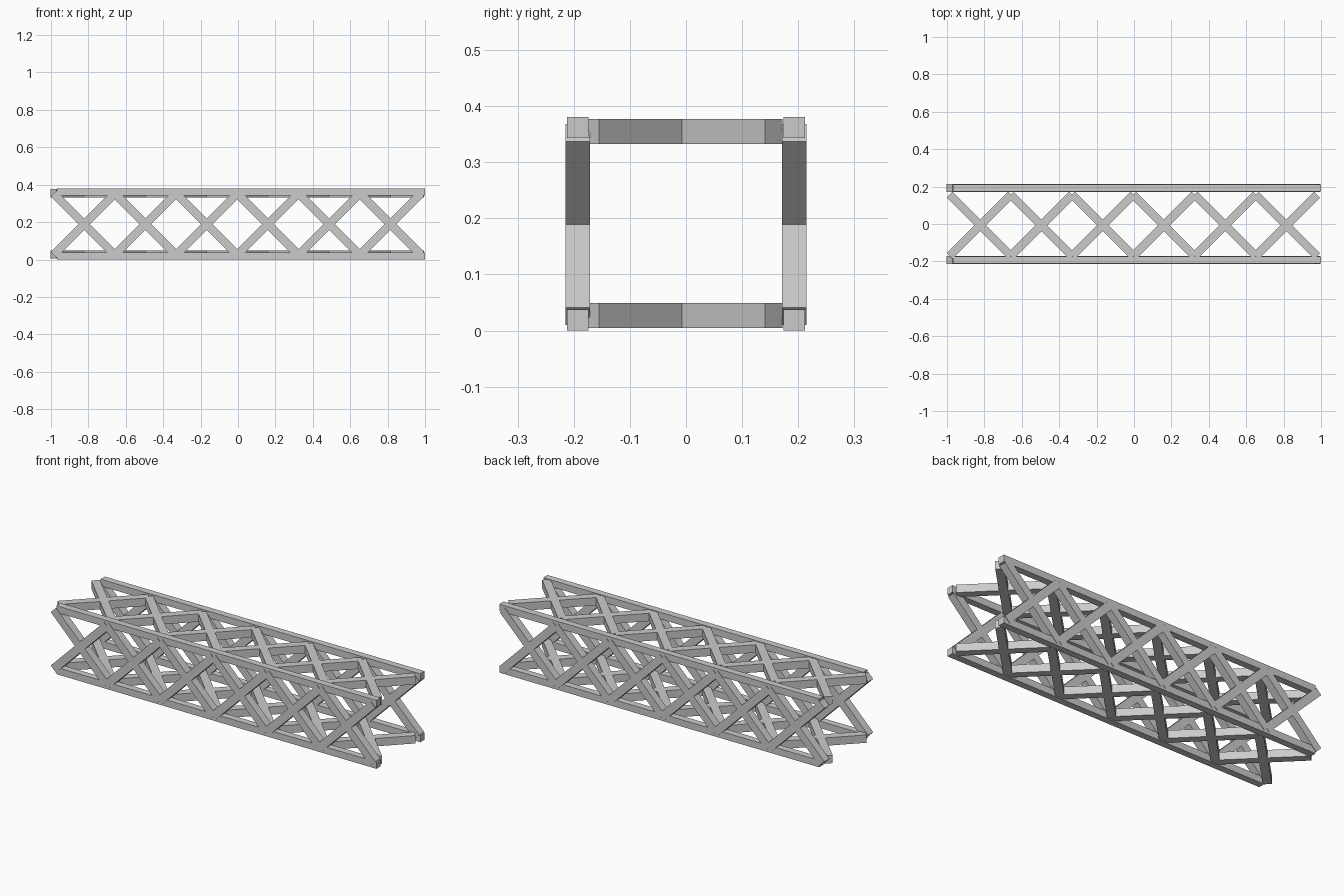
import bpy, bmesh
from math import pi
from mathutils import Matrix, Vector

cube = bpy.data.objects.get("Cube")
if cube:
    bpy.data.objects.remove(cube, do_unlink=True)

# Single steel colour
steel = bpy.data.materials.new("light_grey_steel")
steel.use_nodes = True
grey = (0.6, 0.6, 0.6, 1)
steel.diffuse_color = grey
steel.node_tree.nodes["Principled BSDF"].inputs["Base Color"].default_value = grey

BAYS = 6
BAY = 0.3275            # bay length, equal to the brace rise
START = -0.986          # first node along x
BRACE = 0.044           # square brace section
CHORD = 0.038           # square chord section


def add_box(bm, size, matrix):
    scale = Matrix.Diagonal((*size, 1))
    bmesh.ops.create_cube(bm, size=1, matrix=matrix @ scale)


def finish(bm, name):
    mesh = bpy.data.meshes.new(name)
    bm.to_mesh(mesh)
    bm.free()
    mesh.materials.append(steel)
    obj = bpy.data.objects.new(name, mesh)
    bpy.context.collection.objects.link(obj)


def chord(name, y, z):
    bm = bmesh.new()
    x0, x1 = -0.968, 1.0
    centre = Matrix.Translation(((x0 + x1) / 2, y, z))
    add_box(bm, (x1 - x0, CHORD, CHORD), centre)
    finish(bm, name)


def lattice(name, y, z, axis):
    """Row of crossed square-ended braces, tilted about the given axis."""
    bm = bmesh.new()
    length = BAY * 2 ** 0.5
    for i in range(BAYS):
        centre = Matrix.Translation(Vector((START + BAY * (i + 0.5), y, z)))
        for angle in (pi / 4, -pi / 4):
            add_box(bm, (length, BRACE, BRACE), centre @ Matrix.Rotation(angle, 4, axis))
    finish(bm, name)


# Four long corner chords
for side, y in (("front", -0.193), ("back", 0.193)):
    chord(f"{side}_lower_chord", y, 0.019)
    chord(f"{side}_upper_chord", y, 0.362)
    # Upright lattice panel
    lattice(f"{side}_bracing", y, 0.189, "Y")

# Horizontal lattice panels
lattice("bottom_bracing", -0.007, 0.027, "Z")
lattice("top_bracing", -0.007, 0.355, "Z")
